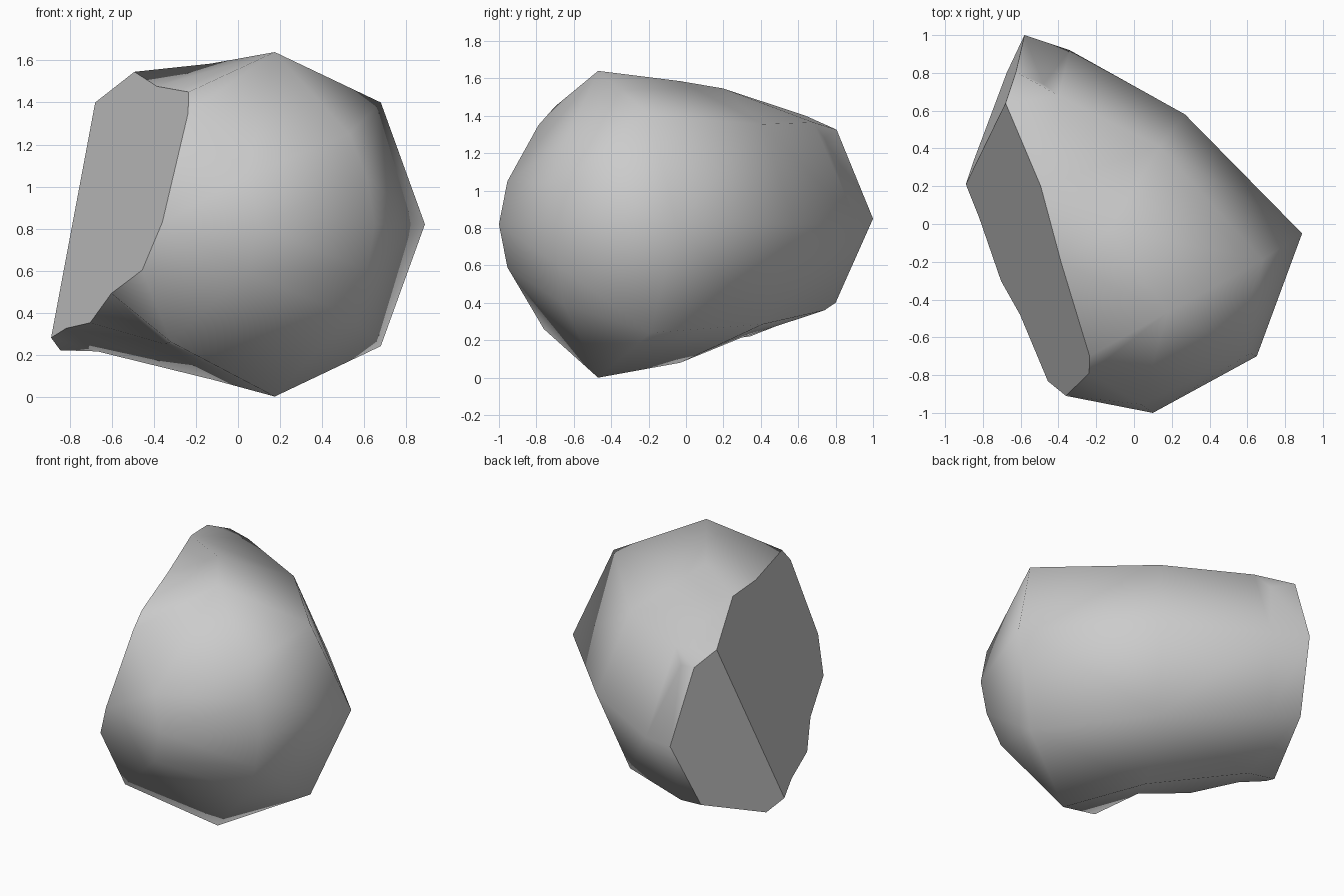
import bpy, bmesh
from mathutils import Vector

cube = bpy.data.objects.get("Cube")
if cube:
    bpy.data.objects.remove(cube, do_unlink=True)

MID = 0.82                          # mirror height of the rounded body
CORE = Vector((0, -0.1, MID))


def flatten(points, a, b, c):
    """Press points onto the plane through a, b and c."""
    n = (b - a).cross(c - a).normalized()
    return [p - n * (p - a).dot(n) for p in points]


def vectors(rows):
    return [Vector(r) for r in rows]


# Ridge shared by the two broken faces
top, low = vectors([(-.68, .64, 1.4), (-.89, .21, .28)])
ridge = [top.lerp(low, i / 4) for i in range(5)]

# Wide broken face, outline from the top of the ridge round to its foot
wide = vectors([(-.49, .2, 1.545), (-.38, -.2, 1.475), (-.235, -.7, 1.45),
                (-.24, -.79, 1.35), (-.36, -.91, .83), (-.45, -.83, .6),
                (-.6, -.48, .49), (-.7, -.3, .35), (-.82, .03, .325)])
wide = flatten(wide, top, low, wide[2])

# Narrow broken face
narrow = vectors([(-.84, .34, .22), (-.675, .8, .4), (-.58, 1, .85), (-.61, .8, 1.325)])
narrow = flatten(narrow, top, low, narrow[2])

# Rounded body: points mirrored in height, the waist, then single points
paired = vectors([(.175, -.47, 1.64), (.68, -.19, 1.4), (.135, .41, 1.355),
                  (-.48, .74, 1.28), (.04, -.955, 1.05), (.615, -.685, 1.04),
                  (.53, -.65, 1.25)])
body = paired + [Vector((p.x, p.y, 2 * MID - p.z)) for p in paired]
body += [Vector((x, y, MID)) for x, y in
         ((.1, -1), (.65, -.7), (.89, -.05), (.27, .58), (-.34, .92))]
body += vectors([(-.4, .68, 1.365), (-.13, -.03, 1.585),
                 (-.12, -.03, .08), (-.67, .3, .215),
                 (-.32, -.76, .26), (-.35, -.38, .25)])


def centre(points):
    return sum(points, Vector()) / len(points)


wide.append(centre(wide + [top, low]))
narrow.append(centre(narrow + [top, low]))

# Wrap a skin round the core through every point
bm = bmesh.new()
groups = {}
place = {}
for name, points in (("ridge", ridge), ("wide", wide), ("narrow", narrow), ("body", body)):
    groups[name] = set()
    for p in points:
        v = bm.verts.new((p - CORE).normalized())
        groups[name].add(v)
        place[v] = p
bmesh.ops.convex_hull(bm, input=list(bm.verts))
for v in bm.verts:
    v.co = place[v]
bmesh.ops.recalc_face_normals(bm, faces=list(bm.faces))

# Flat broken faces, smooth body
for f in bm.faces:
    f.smooth = True
for name in ("wide", "narrow"):
    plane = groups[name] | groups["ridge"]
    faces = [f for f in bm.faces if all(v in plane for v in f.verts)]
    for f in faces:
        f.smooth = False
    inner = {e for f in faces for e in f.edges if all(g in faces for g in e.link_faces)}
    bmesh.ops.dissolve_limit(bm, angle_limit=0.02, edges=list(inner), verts=[])

mesh = bpy.data.meshes.new("broken_rock")
bm.to_mesh(mesh)
bm.free()
rock = bpy.data.objects.new("broken_rock", mesh)
bpy.context.collection.objects.link(rock)

# Stone colour
stone = bpy.data.materials.new("grey_stone")
stone.use_nodes = True
grey = (0.6, 0.6, 0.6, 1)
stone.diffuse_color = grey
stone.node_tree.nodes["Principled BSDF"].inputs["Base Color"].default_value = grey
mesh.materials.append(stone)
